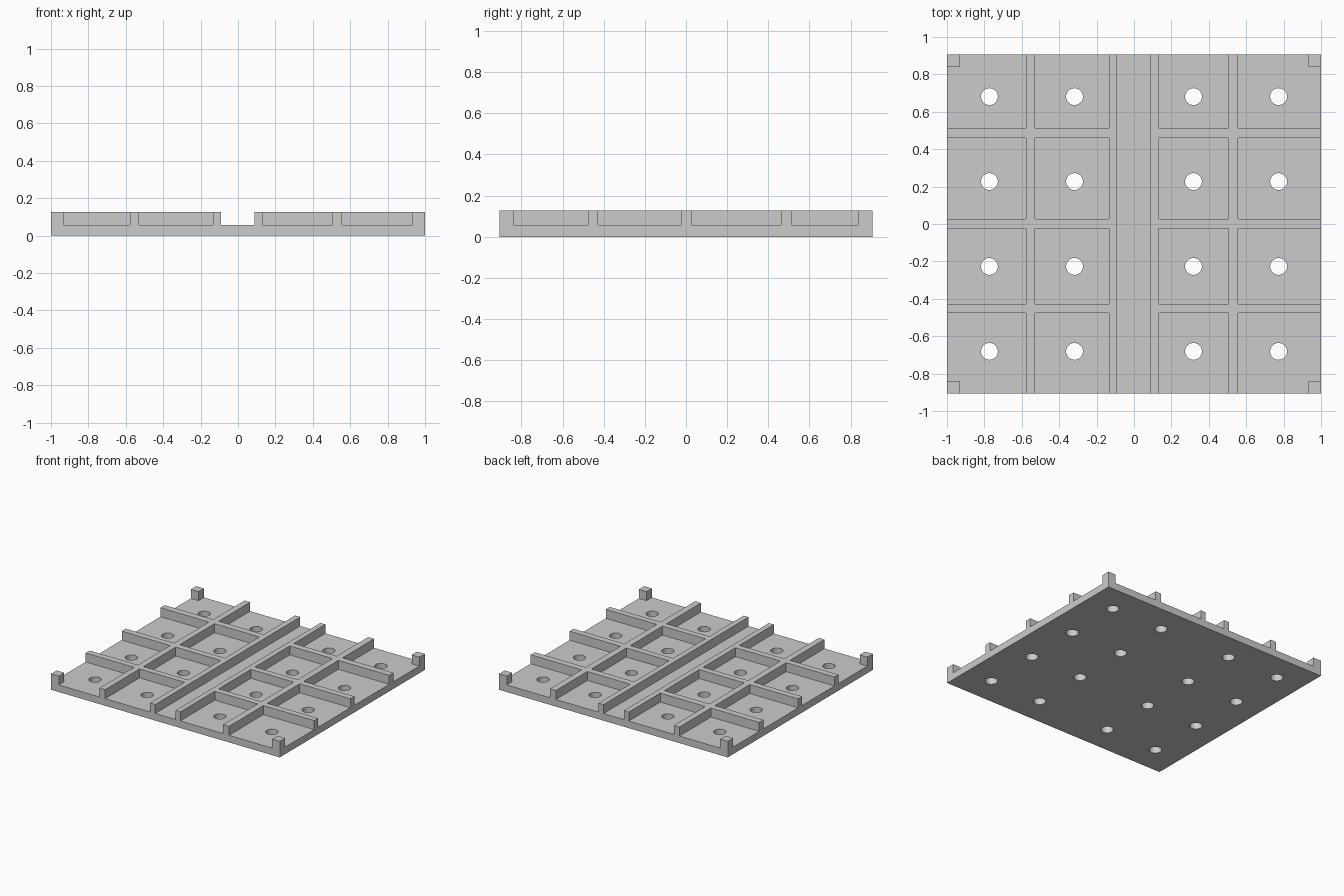
import bpy
import bmesh
from mathutils import Matrix, Vector

if "Cube" in bpy.data.objects:
    bpy.data.objects.remove(bpy.data.objects["Cube"])

HALF_X, HALF_Y = 1.0, 0.906
FLOOR, TOP = 0.056, 0.127

grey = bpy.data.materials.new("plain grey")
grey.use_nodes = True
grey.diffuse_color = (0.6, 0.6, 0.6, 1)
grey.node_tree.nodes["Principled BSDF"].inputs["Base Color"].default_value = (0.6, 0.6, 0.6, 1)


def add_box(bm, x0, x1, y0, y1, z0, z1):
    size = Vector((x1 - x0, y1 - y0, z1 - z0))
    centre = Vector((x0 + x1, y0 + y1, z0 + z1)) / 2
    bmesh.ops.create_cube(bm, size=1, matrix=Matrix.LocRotScale(centre, None, size))


def make_object(name, bm):
    mesh = bpy.data.meshes.new(name)
    bm.to_mesh(mesh)
    bm.free()
    mesh.materials.append(grey)
    obj = bpy.data.objects.new(name, mesh)
    bpy.context.collection.objects.link(obj)
    return obj


def combine(target, helper, operation):
    mod = target.modifiers.new(operation.title(), 'BOOLEAN')
    mod.object, mod.operation = helper, operation
    mod.solver, mod.use_self = 'EXACT', True
    bpy.context.view_layer.objects.active = target
    bpy.ops.object.modifier_apply(modifier=mod.name)
    bpy.data.objects.remove(helper)


# Base plate
bm = bmesh.new()
add_box(bm, -HALF_X, HALF_X, -HALF_Y, HALF_Y, 0, FLOOR)
tray = make_object("compartment_tray", bm)

# Long ribs, cross ribs either side of the centre channel, and corner posts
long_ribs = [(-0.577, -0.528), (-0.134, -0.09), (0.087, 0.13), (0.504, 0.556)]
cross_ribs = [(-0.476, -0.427), (-0.024, 0.026), (0.461, 0.513)]
bm = bmesh.new()
for x0, x1 in long_ribs:
    add_box(bm, x0, x1, -HALF_Y, HALF_Y, FLOOR / 2, TOP)
for y0, y1 in cross_ribs:
    add_box(bm, -HALF_X, -0.09, y0, y1, FLOOR / 2, TOP)
    add_box(bm, 0.087, HALF_X, y0, y1, FLOOR / 2, TOP)
for x0 in (-HALF_X, 0.933):
    for y0 in (-HALF_Y, 0.839):
        add_box(bm, x0, x0 + 0.067, y0, y0 + 0.067, FLOOR / 2, TOP)
combine(tray, make_object("rib_helper", bm), 'UNION')

# Round through holes, one in each compartment
bm = bmesh.new()
for x in (-0.773, -0.318, 0.318, 0.773):
    for y in (-0.681, -0.227, 0.227, 0.681):
        bmesh.ops.create_cone(bm, cap_ends=True, segments=32, radius1=0.045, radius2=0.045,
                              depth=0.4, matrix=Matrix.Translation((x, y, 0)))
combine(tray, make_object("hole_helper", bm), 'DIFFERENCE')

# Smooth hole walls, crisp edges elsewhere
bpy.ops.object.select_all(action='DESELECT')
tray.select_set(True)
bpy.ops.object.shade_smooth_by_angle()
